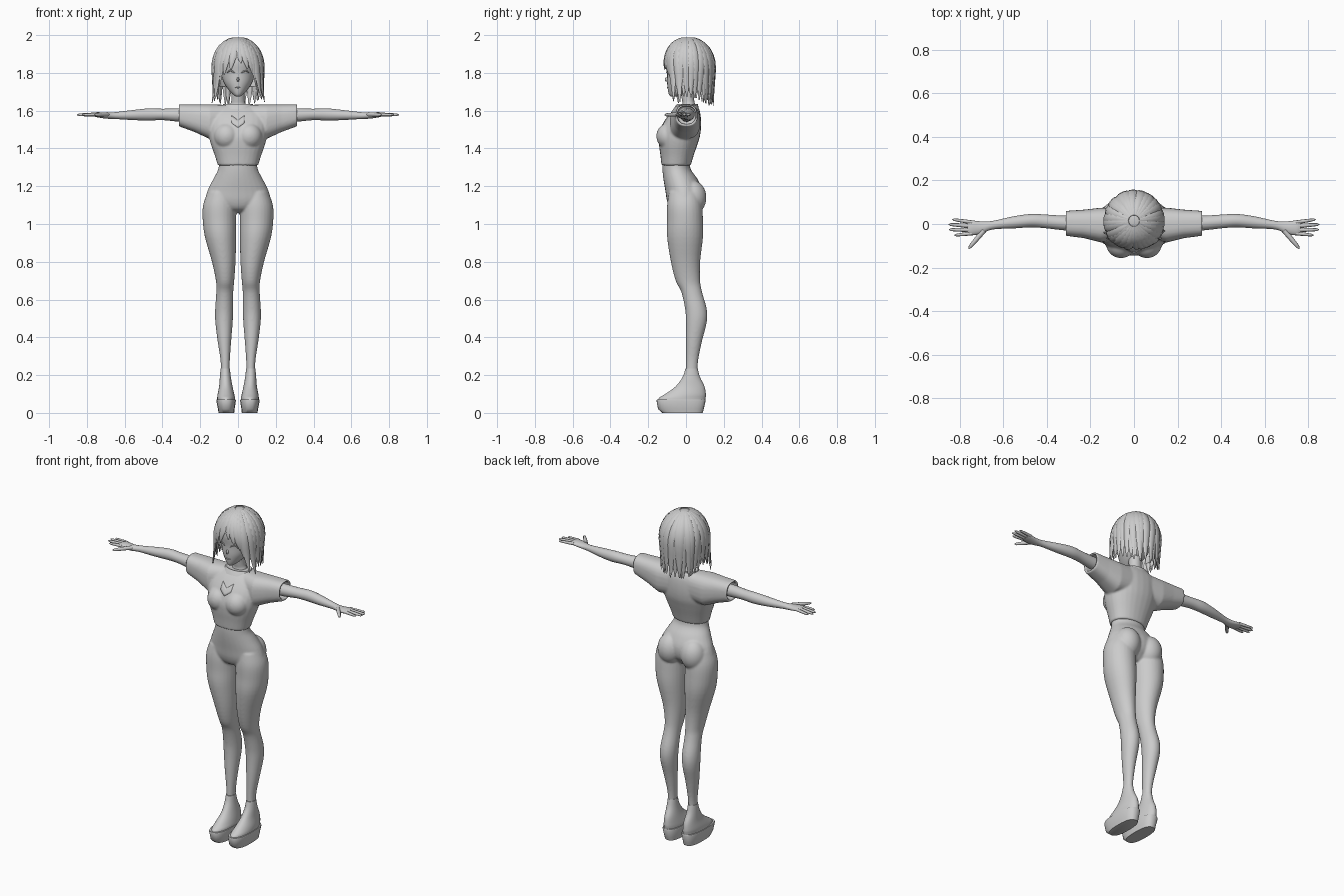
import bpy, bmesh, random
from math import sin, cos, pi, tau, sqrt
from mathutils import Vector, Matrix

random.seed(4)
if "Cube" in bpy.data.objects:
    bpy.data.objects.remove(bpy.data.objects["Cube"])

grey = bpy.data.materials.new("plain grey")
grey.use_nodes = True
grey.diffuse_color = (0.6, 0.6, 0.6, 1)
grey.node_tree.nodes["Principled BSDF"].inputs["Base Color"].default_value = grey.diffuse_color


def finish(bm, name, mirror=False, voxel=0, smooth=0, angle=0.8):
    """Turn a bmesh into a shaded object, optionally mirrored and fused."""
    bmesh.ops.recalc_face_normals(bm, faces=bm.faces)
    mesh = bpy.data.meshes.new(name)
    bm.to_mesh(mesh)
    bm.free()
    mesh.materials.append(grey)
    obj = bpy.data.objects.new(name, mesh)
    bpy.context.collection.objects.link(obj)
    bpy.ops.object.select_all(action="DESELECT")
    obj.select_set(True)
    bpy.context.view_layer.objects.active = obj
    bpy.ops.object.shade_smooth_by_angle(angle=angle)
    if mirror:
        obj.modifiers.new("Mirror", "MIRROR").use_mirror_merge = False
    if voxel:
        fuse = obj.modifiers.new("Fuse", "REMESH")
        fuse.mode, fuse.voxel_size, fuse.use_smooth_shade = "VOXEL", voxel, True
    if smooth:
        relax = obj.modifiers.new("Relax", "SMOOTH")
        relax.factor, relax.iterations = 0.5, smooth
    return obj


def spline(rows, steps):
    """Catmull-Rom interpolation of rows of numbers."""
    out = []
    for i in range(len(rows) - 1):
        p, q, r, s = (rows[max(0, min(len(rows) - 1, i + k))] for k in (-1, 0, 1, 2))
        for j in range(steps):
            t = j / steps
            out.append([b + t / 2 * (c - a + t * (2*a - 5*b + 4*c - d + t * (3*(b - c) + d - a)))
                        for a, b, c, d in zip(p, q, r, s)])
    return out + [list(rows[-1])]


def skin(bm, rings):
    """Bridge rings of points and cap both ends."""
    loops = [[bm.verts.new(p) for p in ring] for ring in rings]
    n = len(loops[0])
    for a, b in zip(loops, loops[1:]):
        for i in range(n):
            bm.faces.new((a[i], a[(i + 1) % n], b[(i + 1) % n], b[i]))
    bm.faces.new(loops[0])
    bm.faces.new(loops[-1])


def loft(bm, rows, axis="z", steps=4, power=2.0, n=28):
    """Rows are (position, low and high of one side, low and high of the other)."""
    rings = []
    for t, a0, a1, b0, b1 in spline(rows, steps):
        ring = []
        for i in range(n):
            c, s = cos(tau * i / n), sin(tau * i / n)
            u = (a0 + a1) / 2 + (a1 - a0) / 2 * abs(c) ** (2 / power) * (1 if c > 0 else -1)
            v = (b0 + b1) / 2 + (b1 - b0) / 2 * abs(s) ** (2 / power) * (1 if s > 0 else -1)
            ring.append((u, v, t) if axis == "z" else (t, u, v))
        rings.append(ring)
    skin(bm, rings)


def sweep(bm, pts, widths, depths, normals, n=8):
    """Flattened tube along points; normals give the thin direction."""
    rings = []
    for i, p in enumerate(pts):
        along = (pts[min(i + 1, len(pts) - 1)] - pts[max(i - 1, 0)]).normalized()
        side = along.cross(normals[i]).normalized()
        up = side.cross(along)
        rings.append([p + side * widths[i] * cos(tau * k / n) + up * depths[i] * sin(tau * k / n)
                      for k in range(n)])
    skin(bm, rings)


def ball(bm, centre, radii):
    m = Matrix.Translation(centre) @ Matrix.Diagonal((*radii, 1))
    return bmesh.ops.create_uvsphere(bm, u_segments=32, v_segments=20, radius=1, matrix=m)


# Legs, hips and waist, fused into one smooth body
bm = bmesh.new()
loft(bm, [(1.34, -.1, .1, -.125, .02), (1.29, -.105, .105, -.125, .025),
          (1.24, -.13, .13, -.12, .06), (1.18, -.16, .16, -.11, .085),
          (1.12, -.17, .17, -.1, .08), (1.08, -.11, .11, -.08, .05), (1.06, -.04, .04, -.04, .03)])
leg = [(1.17, .03, .16, -.09, .07), (1.1, .012, .185, -.1, .085), (1.02, .01, .187, -.1, .09),
       (.93, .01, .175, -.1, .09), (.8, .013, .138, -.08, .075), (.7, .02, .117, -.055, .075),
       (.64, .025, .115, -.025, .085), (.55, .025, .121, -.005, .11), (.48, .028, .12, 0, .11),
       (.38, .036, .108, 0, .085), (.28, .043, .093, 0, .065), (.2, .045, .09, 0, .06), (.1, .045, .09, 0, .06)]
for sign in (1, -1):
    loft(bm, [(z, *sorted((a * sign, b * sign)), c, d) for z, a, b, c, d in leg])
    ball(bm, (sign * .077, .035, 1.14), (.073, .073, .09))
finish(bm, "legs_and_hips", voxel=.006, smooth=6)

# Loose shirt with wide sleeves hollowed at the ends
bm = bmesh.new()
loft(bm, [(1.31, -.107, .107, -.13, .025), (1.36, -.122, .122, -.135, .04),
          (1.42, -.143, .143, -.143, .06), (1.47, -.155, .155, -.143, .075),
          (1.53, -.16, .16, -.122, .08), (1.59, -.15, .15, -.08, .075), (1.63, -.09, .09, -.04, .06)], power=2.2)
for sign in (1, -1):
    ball(bm, (sign * .06, -.09, 1.465), (.068, .067, .07))
    loft(bm, [(sign * x, *r) for x, *r in (
        (0, -.05, .07, 1.47, 1.63), (.15, -.085, .075, 1.45, 1.633), (.23, -.065, .066, 1.487, 1.633),
        (.315, -.054, .06, 1.518, 1.633), (.315, -.044, .05, 1.53, 1.623), (.26, -.044, .05, 1.53, 1.623))],
        axis="x", steps=1, power=2.6)
shirt = finish(bm, "shirt", voxel=.006, smooth=5)

# Chest chevron plate, laid on the shirt
bm = bmesh.new()
for sign in (1, -1):
    grid = [[bm.verts.new((sign * .035 * i / 4, -.3, 1.51 + .026 * i / 4 + .04 * j / 3))
             for j in range(4)] for i in range(5)]
    for a, b in zip(grid, grid[1:]):
        for j in range(3):
            bm.faces.new((a[j], b[j], b[j + 1], a[j + 1]))
bmesh.ops.remove_doubles(bm, verts=bm.verts, dist=.0001)
badge = finish(bm, "chest_chevron")
wrap = badge.modifiers.new("Lay on shirt", "SHRINKWRAP")
wrap.target, wrap.wrap_method, wrap.offset = shirt, "PROJECT", .002
wrap.use_project_y, wrap.use_positive_direction = True, True
badge.modifiers.new("Plate", "SOLIDIFY").thickness = .004

# Arms and hands
bm = bmesh.new()
loft(bm, [(.2, -.035, .04, 1.54, 1.612), (.31, -.03, .038, 1.542, 1.612), (.4, -.02, .043, 1.55, 1.61),
          (.47, -.015, .046, 1.548, 1.612), (.55, -.02, .036, 1.55, 1.604), (.65, -.025, .014, 1.556, 1.592),
          (.7, -.045, .012, 1.558, 1.59), (.745, -.052, .016, 1.565, 1.592), (.765, -.046, .012, 1.57, 1.588)],
     axis="x", n=20)
digits = [((.745, .008), (.835, .021), .009), ((.75, -.009), (.852, -.002), .01),
          ((.75, -.027), (.85, -.026), .01), ((.745, -.043), (.825, -.052), .009),
          ((.69, -.03), (.76, -.113), .012)]
for (x, y), (x2, y2), r in digits:
    start, end = Vector((x, y, 1.58)), Vector((x2, y2, 1.578))
    steps = (0, .3, .6, .9, 1)
    size = [r * k for k in (1, .95, .85, .65, .2)]
    sweep(bm, [start.lerp(end, t) for t in steps], size, size, [Vector((0, 0, 1))] * 5)
finish(bm, "arms_and_hands", mirror=True)

# Platform shoes
bm = bmesh.new()
loft(bm, [(0, .02, .103, -.125, .088), (.02, .018, .106, -.148, .094),
          (.065, .011, .115, -.156, .104), (.072, .013, .113, -.154, .102)], steps=1, power=2.6)
loft(bm, [(.06, .016, .11, -.15, .1), (.08, .016, .11, -.142, .104), (.1, .02, .108, -.11, .105),
          (.14, .029, .1, -.055, .098), (.19, .038, .096, -.018, .074), (.235, .043, .092, -.003, .062)])
finish(bm, "platform_shoes", mirror=True)

# Neck and collar
bm = bmesh.new()
loft(bm, [(1.58, -.06, .06, -.04, .06), (1.63, -.042, .042, -.02, .05), (1.66, -.035, .035, -.022, .043),
          (1.74, -.037, .037, -.035, .045)])
finish(bm, "neck")
bm = bmesh.new()
loft(bm, [(1.61, -.09, .09, -.065, .068), (1.635, -.078, .078, -.048, .062), (1.63, -.066, .066, -.04, .056)], steps=2)
finish(bm, "shirt_collar")

# Head with a small pointed chin, nose and closed features
bm = bmesh.new()
loft(bm, [(1.675, -.012, .012, -.08, -.05), (1.685, -.026, .026, -.09, -.01), (1.71, -.05, .05, -.096, .04),
          (1.75, -.076, .076, -.1, .08), (1.8, -.09, .09, -.1, .11), (1.86, -.1, .1, -.105, .125),
          (1.92, -.09, .09, -.085, .11), (1.965, -.05, .05, -.04, .07), (1.975, -.02, .02, 0, .03)])
ball(bm, (0, -.1, 1.765), (.007, .012, .012))
for sign in (1, -1):
    lid = [Vector((sign * x, -.104 + x * x * 5, 1.8 + d)) for x, d in ((.018, 0), (.03, .009), (.045, .011), (.06, 0))]
    sweep(bm, lid, [.002, .004, .004, .002], [.003] * 4, [Vector((0, -1, 0))] * 4)
lips = [Vector((x, -.097 + x * x * 5, 1.722)) for x in (-.016, 0, .016)]
sweep(bm, lips, [.001, .004, .001], [.003] * 3, [Vector((0, -1, 0))] * 3)
finish(bm, "head")

# Hair cap, open at the face
CENTRE, RADII = Vector((0, .015, 1.825)), Vector((.128, .13, .163))
bm = bmesh.new()
ball(bm, CENTRE, RADII)
def is_open(c):
    return c.z < 1.73 or (c.y < -.03 and c.z < 1.88)
bmesh.ops.delete(bm, geom=[f for f in bm.faces if is_open(f.calc_center_median())], context="FACES")
finish(bm, "hair_cap")


def lock(bm, a0, a1, z_end, width, flare=0.0, lift=1.0):
    """Tapered lock from crown to z_end; angles run from the front."""
    pts, normals, n = [], [], 11
    for i in range(n):
        s = i / (n - 1)
        z = 1.985 + (z_end - 1.985) * s ** 1.5
        h = max(0, (z - CENTRE.z) / RADII.z)
        r = sqrt(max(0, 1 - h * h)) * lift - .1 * max(0, CENTRE.z - z) / .2 + flare * s ** 5
        a = a0 + (a1 - a0) * s
        pts.append(CENTRE + Vector((RADII.x * r * sin(a), -RADII.y * r * cos(a), z - CENTRE.z)))
        normals.append(Vector((sin(a), -cos(a), h)).normalized())
    taper = [min(1, .35 + 2 * i / n) * (1 - (i / (n - 1)) ** 4 * .9) for i in range(n)]
    sweep(bm, pts, [width * t for t in taper], [.011 * t for t in taper], normals)


# Side and back locks, in two layers
bm = bmesh.new()
for layer in range(2):
    for i in range(19):
        a = 1.05 + (tau - 2.1) * (i + layer / 2) / 18.5
        back = max(0, -cos(a))
        tip = 1.685 - .055 * back + random.uniform(-.012, .016)
        lock(bm, a + random.uniform(-.1, .1), a + random.uniform(-.12, .12), tip, .027,
             random.uniform(0, .12), 1 + .03 * layer)
finish(bm, "hair_locks", angle=1.2)

# Swept fringe and long locks framing the face
bm = bmesh.new()
fringe = [(-.1, -.3, 1.815), (-.3, -.6, 1.79), (-.5, -.85, 1.74), (-.8, -1.0, 1.65), (-.7, -1.2, 1.64),
          (0, .12, 1.85), (.05, .4, 1.82), (.2, .65, 1.79), (.4, .85, 1.73), (.6, 1.0, 1.66), (.9, 1.25, 1.645)]
for a0, a1, tip in fringe:
    lock(bm, a0, a1, tip, .027, .22 if tip < 1.7 else 0, 1.03)
finish(bm, "hair_fringe", angle=1.2)
